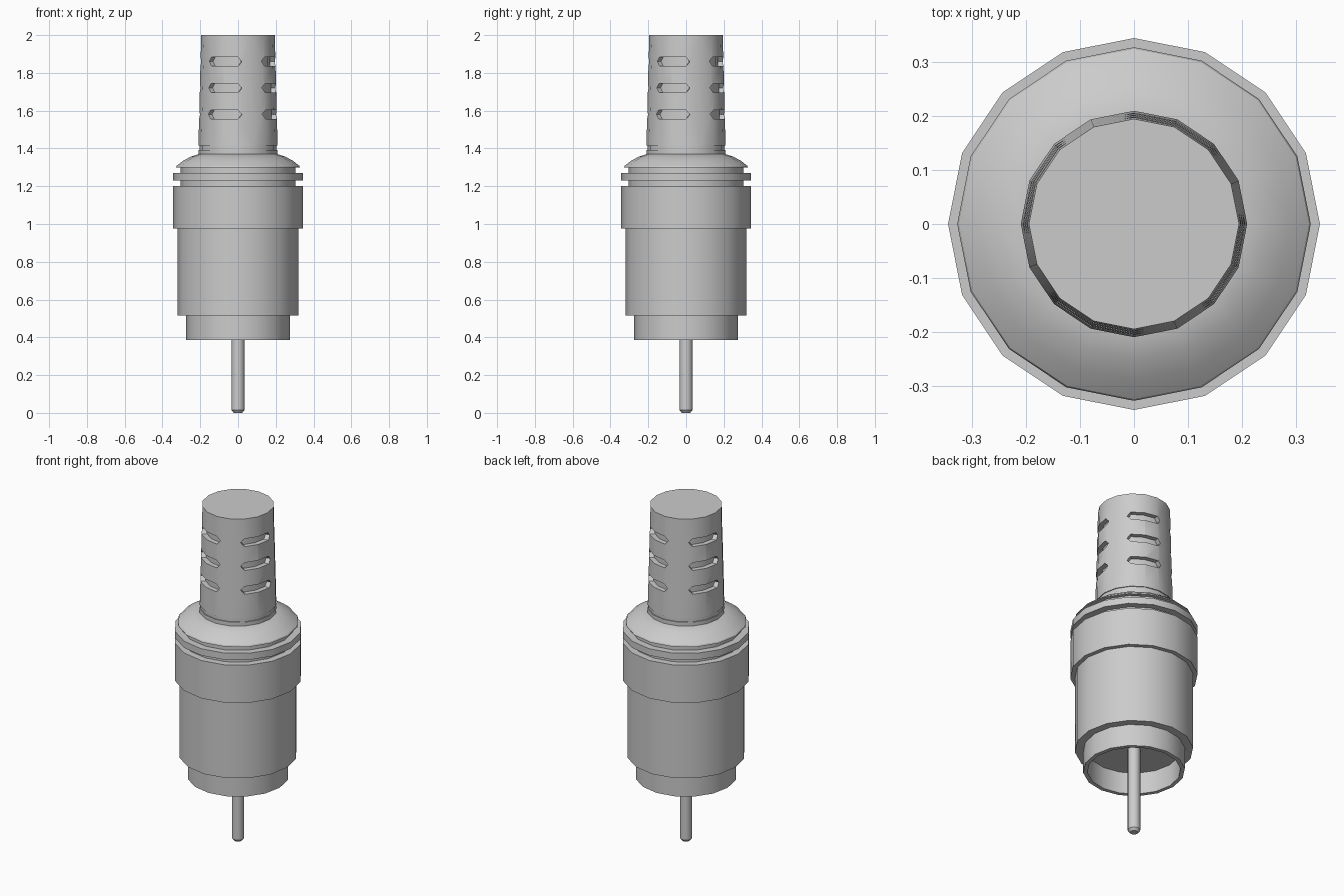
import bpy, bmesh, math

if "Cube" in bpy.data.objects:
    bpy.data.objects.remove(bpy.data.objects["Cube"])

SIDES = 16


def lathe(name, profile, sides=SIDES):
    """Revolve (radius, z) points round z, capping both ends."""
    bm = bmesh.new()
    rings = []
    for r, z in profile:
        rings.append([bm.verts.new((r * math.cos(2 * math.pi * i / sides),
                                    r * math.sin(2 * math.pi * i / sides), z))
                      for i in range(sides)])
    for a, b in zip(rings, rings[1:]):
        for i in range(sides):
            j = (i + 1) % sides
            bm.faces.new((a[i], a[j], b[j], b[i]))
    bm.faces.new(rings[0])
    bm.faces.new(rings[-1])
    return finish(name, bm)


def finish(name, bm):
    bmesh.ops.recalc_face_normals(bm, faces=bm.faces)
    me = bpy.data.meshes.new(name)
    bm.to_mesh(me)
    bm.free()
    ob = bpy.data.objects.new(name, me)
    bpy.context.collection.objects.link(ob)
    return ob


def smooth(ob):
    bpy.ops.object.select_all(action='DESELECT')
    ob.select_set(True)
    bpy.context.view_layer.objects.active = ob
    bpy.ops.object.shade_smooth_by_angle(angle=math.radians(30))


def boot_radius(z):
    return 0.21 - (z - 1.415) / 0.585 * 0.015


# Centre pin with chamfered tip
pin = lathe("centre_pin", [(0.022, 0), (0.034, 0.015), (0.034, 0.53)])

# Hollow contact sleeve, starting from its inner floor
sleeve = lathe("contact_sleeve", [(0.252, 0.515), (0.252, 0.385),
                                  (0.275, 0.385), (0.275, 0.53)])

# Main barrel, grip collar, grooves, ring and domed shoulder
shell = lathe("shell", [(0.27, 0.515), (0.32, 0.515), (0.32, 0.975),
                        (0.345, 0.975), (0.345, 1.2), (0.305, 1.2),
                        (0.305, 1.23), (0.345, 1.23), (0.345, 1.27),
                        (0.305, 1.27), (0.305, 1.3), (0.328, 1.3),
                        (0.325, 1.308), (0.29, 1.335), (0.25, 1.357),
                        (0.21, 1.37), (0.18, 1.37)])

# Tapered strain relief boot with a fine groove at its base
boot = lathe("strain_relief", [(0.21, 1.36), (0.21, 1.393), (0.205, 1.393),
                               (0.205, 1.415), (0.21, 1.415), (0.195, 2.0)])

# Pointed slots wrapped round the boot: three rows, four per row
bm = bmesh.new()
H = 0.023
outline = [(-51, 0), (-45, -H), (-22.5, -H), (0, -H), (6, 0),
           (0, H), (-22.5, H), (-45, H)]
for z0 in (1.58, 1.72, 1.86):
    for k in range(4):
        layers = []
        for offset in (-0.028, 0.05):
            layer = []
            for deg, dz in outline:
                a = math.radians(deg + 90 * k - 90)
                r = boot_radius(z0) + offset
                layer.append(bm.verts.new((r * math.cos(a), r * math.sin(a), z0 + dz)))
            layers.append(layer)
        n = len(outline)
        for i in range(n):
            j = (i + 1) % n
            bm.faces.new((layers[0][i], layers[0][j], layers[1][j], layers[1][i]))
        for v in layers:
            for q in ((0, 1, 7), (1, 2, 6, 7), (2, 3, 5, 6), (3, 4, 5)):
                bm.faces.new([v[i] for i in q])
cutter = finish("slot_cutter", bm)

mod = boot.modifiers.new("slots", 'BOOLEAN')
mod.object = cutter
mod.operation = 'DIFFERENCE'
mod.solver = 'EXACT'
bpy.context.view_layer.objects.active = boot
bpy.ops.object.modifier_apply(modifier=mod.name)
bpy.data.objects.remove(cutter)

for ob in (pin, sleeve, shell, boot):
    smooth(ob)
